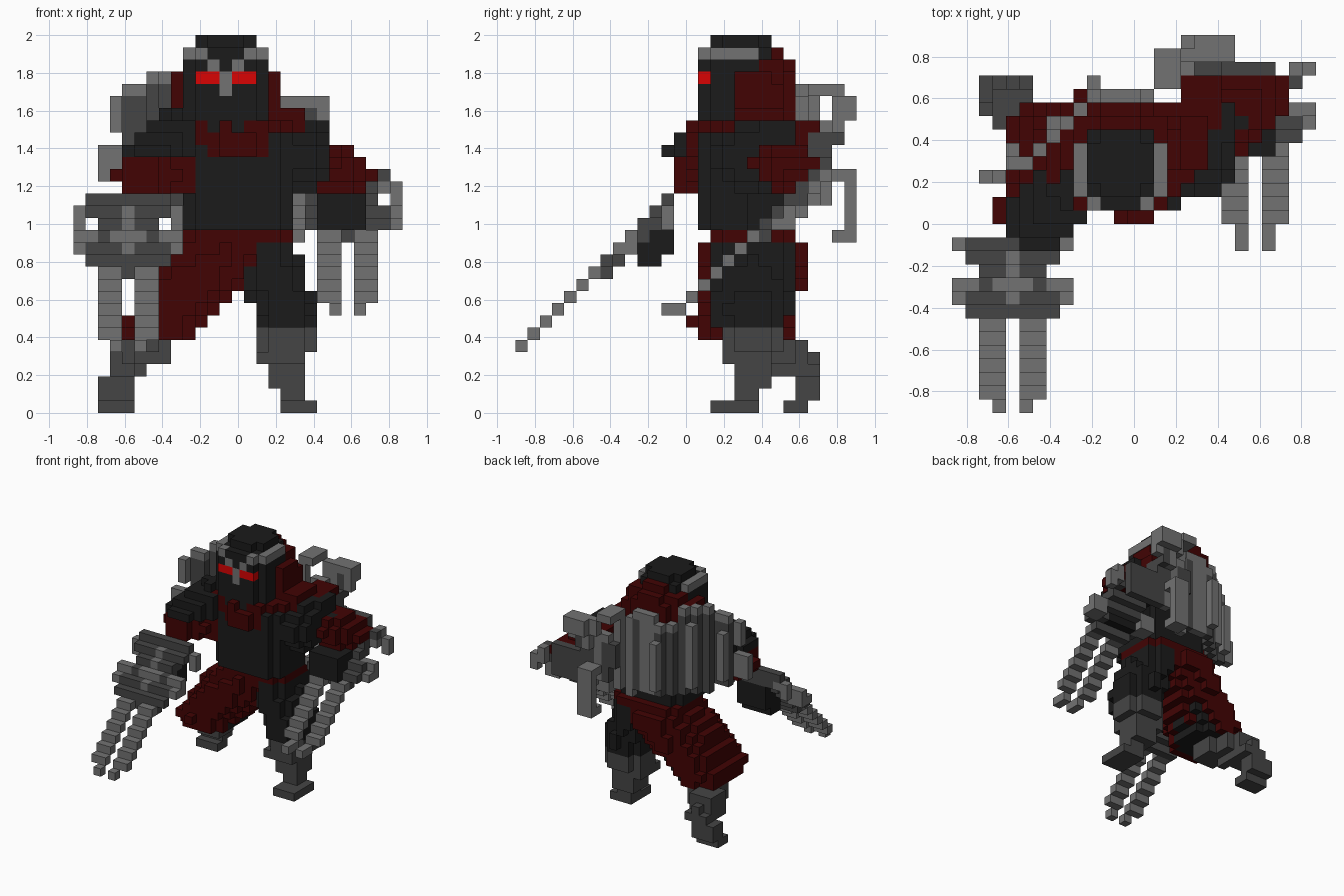
import bpy
import bmesh
from mathutils import Vector

cube = bpy.data.objects.get("Cube")
if cube:
    bpy.data.objects.remove(cube, do_unlink=True)

UNIT = 2 / 31                                   # edge of one block
ORIGIN = Vector((-13.5, -14, 0))                # grid corner in blocks


def material(name, *rgb):
    mat = bpy.data.materials.new(name)
    mat.use_nodes = True
    colour = (*rgb, 1)
    mat.diffuse_color = colour
    mat.node_tree.nodes["Principled BSDF"].inputs["Base Color"].default_value = colour
    return mat


BLACK = material("black cloth", .011, .011, .011)
STEEL = material("dark steel", .06, .06, .06)
SILVER = material("light steel", .17, .17, .17)
MAROON = material("maroon cloth", .054, .001, .001)
RED = material("glowing red", .7, .001, .001)

owner = {}                                      # block -> (part, material)


def put(part, mat, cell):
    """Claim a block; the earliest claim stays."""
    owner.setdefault(tuple(cell), (part, mat))


def box(part, mat, xs, ys, zs, trim=False):
    """Inclusive block ranges; trim removes the upright corner edges."""
    for x in range(xs[0], xs[-1] + 1):
        for y in range(ys[0], ys[-1] + 1):
            for z in range(zs[0], zs[-1] + 1):
                if not (trim and x in (xs[0], xs[-1]) and y in (ys[0], ys[-1])):
                    put(part, mat, (x, y, z))


def limb(part, mat, start, end, radius, keep=lambda x, y, z: True):
    """Blocks inside an elliptical capsule running from start to end."""
    def scaled(p):
        return Vector([c / r for c, r in zip(p, radius)])
    a, axis = scaled(start), scaled(end) - scaled(start)
    spans = [range(int(min(s, e) - r), int(max(s, e) + r) + 2)
             for s, e, r in zip(start, end, radius)]
    for x in spans[0]:
        for y in spans[1]:
            for z in spans[2]:
                p = scaled((x, y, z)) - a
                t = p.dot(axis) / axis.length_squared if axis.length else 0
                if (p - axis * max(0, min(1, t))).length <= 1 and keep(x, y, z):
                    put(part, mat, (x, y, z))


def claw_gauntlet(side, dx, dy, dz, reach):
    """Two stepped blades, a sloping plate and hooked guards."""
    def at(x, y, z):
        return (x + dx, y + dy, z + dz)
    plate = side + "_gauntlet"
    for y in range(reach):
        z = y + 5
        if y < 7:
            for inner, outer in ((3, 2), (5, 6)):
                put(side + "_claw_blades", SILVER, at(inner, y, z))
                if y:
                    put(side + "_claw_blades", SILVER, at(outer, y, z))
            continue
        for x in range(2, 7):
            # light spine and cross bar on the dark plate
            light = (x == 4 and 7 < y < 12) or (y == 9 and x in (3, 5))
            put(plate, SILVER if light else STEEL, at(x, y, z))
            put(plate, STEEL, at(x, y, z - 1))
        if y not in (9, 10):
            put(plate, STEEL, at(1, y, z))
            put(plate, STEEL, at(7, y, z))
    # hooked guard on one edge, mirrored to the other
    hook = [(1, 9, 13), (1, 9, 14), (0, 9, 14), (0, 9, 13), (0, 8, 13), (1, 8, 13),
            (0, 12, 15), (0, 12, 16), (1, 12, 16), (1, 11, 16), (1, 12, 17)]
    for x, y, z in hook:
        for mirrored in (x, 8 - x):
            put(side + "_guard", SILVER, at(mirrored, y, z + reach - 13))


# face: eyes, nose guard, forehead band
for x in (10, 11, 13, 14):
    put("eyes", RED, (x, 15, 27))
box("nose_guard", SILVER, (12,), (15,), (26, 27))
for x in (11, 13):
    put("nose_guard", SILVER, (x, 15, 28))
for x in (9, 15):
    box("headband", SILVER, (x,), (16, 19), (29,))
box("head", BLACK, (11, 13), (15,), (29,))
box("head", BLACK, (10, 14), (16, 20), (29,))
box("head", BLACK, (10, 14), (16, 20), (30,), trim=True)
box("headband", SILVER, (9, 15), (15, 19), (29,), trim=True)
box("head", BLACK, (9, 15), (15, 20), (24, 28), trim=True)
box("head", BLACK, (10, 14), (15, 20), (23,), trim=True)

# large ribbed blade slung across the back: depth, bottom and top per column
columns = [(17, 19, 21), (17, 23, 25), (18, 18, 26), (18, 18, 26), (19, 17, 27),
           (20, 17, 27), (21, 17, 27), (22, 17, 25), (23, 17, 25), (23, 17, 26),
           (23, 17, 26), (23, 17, 26), (23, 16, 25), (24, 17, 26), (25, 18, 23),
           (25, 18, 23), (26, 22, 25), (26, 22, 25), (26, 23, 24)]
for step, (y, low, high) in enumerate(columns):
    x = 2 + step
    rib = SILVER if step % 3 < 2 and step > 7 or step < 2 else STEEL
    box("back_blade", SILVER, (x,), (y,), (high,))
    box("back_blade", rib, (x,), (y,), (low, high - 1))
    if step % 3 == 2 and step < 9:
        box("back_blade", SILVER, (x,), (y + 1,), (low + 1, high - 2))
box("back_blade", SILVER, (3,), (17,), (19, 21))

# curled tips at the left end of the back blade
box("back_blade_crest", SILVER, (15, 16), (24, 26), (26,))
box("back_blade_crest", SILVER, (17, 20), (26,), (24, 25))
box("back_blade_crest", SILVER, (18, 20), (27,), (24, 25))
box("back_blade_crest", STEEL, (15, 19), (24, 25), (20, 22))
box("back_blade_hook", SILVER, (17, 18), (25, 27), (19,))
box("back_blade_hook", SILVER, (17, 18), (27,), (15, 18))
box("back_blade_hook", SILVER, (17, 18), (26, 27), (14,))

# hood and scarf
limb("hood", MAROON, (12, 19.3, 23), (12, 19.3, 26), (4.7, 3.4, 3.8),
     lambda x, y, z: y > 17)
limb("scarf", MAROON, (12, 18, 22.5), (13, 19, 22.5), (5.5, 4.2, 1.9))
limb("scarf", MAROON, (13, 16, 21.5), (13, 17, 21.5), (3.4, 2.3, 1.3))
limb("scarf", MAROON, (17, 19, 22.5), (18, 23, 21.5), (1.8, 2.2, 2.2))

# torso, with a waist sash
box("sash", MAROON, (9, 17), (16, 22), (14,), trim=True)
box("torso", BLACK, (9, 17), (15, 21), (15, 17), trim=True)
box("torso", BLACK, (9, 17), (15, 21), (18, 22), trim=True)

# right arm
limb("right_pauldron", BLACK, (6, 14, 21), (8, 16, 22), (2.6, 2.6, 2.2),
     lambda x, y, z: 20 < z < min(x + 18, y + 10))
limb("right_sleeve", MAROON, (9, 17, 19), (5, 14.5, 19), (2.2, 2.2, 1.8))
for y in (10, 11, 12):
    box("right_fist", BLACK, (3, 6), (y,), (max(12, y + 1), y + 3))
claw_gauntlet("right", 0, 0, 0, 13)

# left arm
box("left_elbow_plate", STEEL, (19, 23), (25,), (17, 20))
limb("left_pauldron", BLACK, (18.5, 18, 20.5), (19, 21, 21), (2, 2.3, 2.7))
limb("left_sleeve", MAROON, (20, 21, 20), (22, 23, 19), (2.3, 2.4, 1.9))
box("left_fist", BLACK, (20, 23), (19, 21), (15, 17))
for x in (21, 23):
    put("left_claw_blades", SILVER, (x, 12, 8))
claw_gauntlet("left", 18, 13, 3, 12)

# skirt over the right thigh, dark trousers inside
limb("right_trouser", BLACK, (11, 19, 12), (6.5, 18.5, 6), (2.4, 3.2, 2.4),
     lambda x, y, z: 5 < z < 14)
limb("skirt", MAROON, (12, 19.3, 13), (6.2, 18.2, 7), (3.4, 4.3, 3),
     lambda x, y, z: 5 < z < 14 and 2 * x > z)
limb("left_trouser", BLACK, (15, 19, 13), (17, 18.7, 8), (2.4, 3.3, 3),
     lambda x, y, z: 6 < z < 15)

# left boot
box("left_boot", STEEL, (15, 19), (17, 21), (5, 6), trim=True)
box("left_boot", STEEL, (15, 18), (17, 20), (4,))
box("left_boot", STEEL, (16, 18), (18, 20), (2, 3))
box("left_boot", STEEL, (17, 18), (18, 19), (1,))
box("left_boot", STEEL, (17, 19), (16, 19), (0,))

# right boot, stretched out behind
limb("right_boot", STEEL, (6, 19, 5), (4, 22, 4), (1.9, 2, 1.6))
box("right_boot", STEEL, (3, 5), (21, 24), (3,))
box("right_boot", STEEL, (2, 4), (23, 24), (1, 2))
box("right_boot", STEEL, (2, 4), (22, 23), (0,))

# turn the blocks into meshes, keeping only outside faces
parts = {}
for cell, (part, mat) in owner.items():
    parts.setdefault(part, []).append((Vector(cell), mat))

for part, cells in parts.items():
    bm = bmesh.new()
    mesh = bpy.data.meshes.new(part)
    slots = []
    for cell, mat in cells:
        if mat not in slots:
            slots.append(mat)
            mesh.materials.append(mat)
        for axis in range(3):
            u, v, n = (Vector([float(i == (axis + s) % 3) for i in range(3)])
                       for s in (1, 2, 0))
            for sign in (-1, 1):
                if tuple(int(c) for c in cell + n * sign) in owner:
                    continue
                base = cell + ORIGIN + (n if sign > 0 else n * 0)
                ring = [base, base + u, base + u + v, base + v][::sign]
                face = bm.faces.new([bm.verts.new(p * UNIT) for p in ring])
                face.material_index = slots.index(mat)
    bmesh.ops.remove_doubles(bm, verts=bm.verts, dist=UNIT / 100)
    bm.to_mesh(mesh)
    bm.free()
    bpy.context.collection.objects.link(bpy.data.objects.new(part, mesh))
